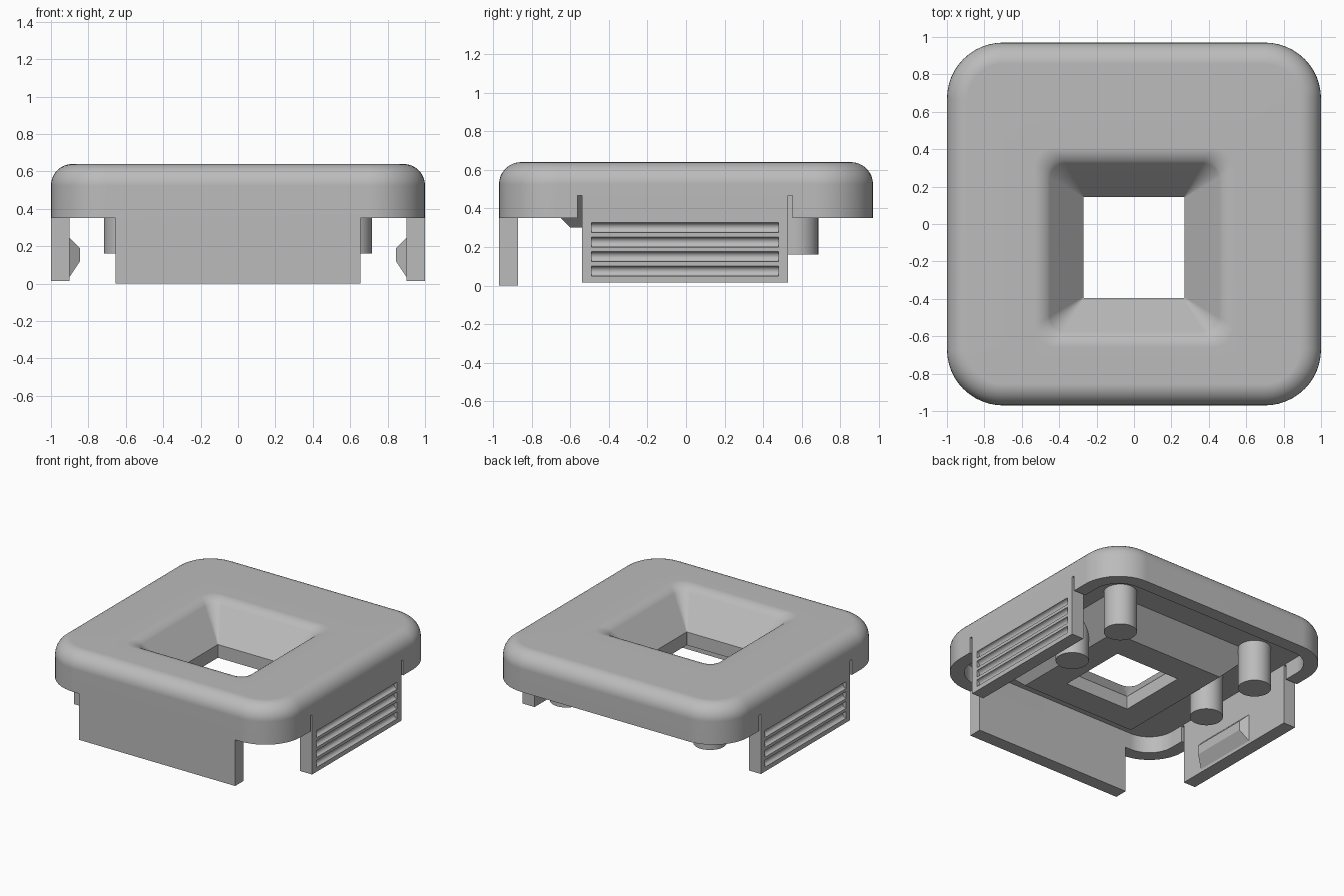
import bpy, bmesh, math

cube = bpy.data.objects.get("Cube")
if cube:
    bpy.data.objects.remove(cube, do_unlink=True)

grey = bpy.data.materials.new("plain grey")
grey.use_nodes = True
GREY = (0.5, 0.5, 0.5, 1)
grey.diffuse_color = GREY
for node in grey.node_tree.nodes:
    if node.type == 'BSDF_PRINCIPLED':
        node.inputs["Base Color"].default_value = GREY

HX, HY = 1.0, 0.97          # half size of the cover
WALL = 0.1                  # wall thickness
RIM, TOP, CEIL = 0.35, 0.64, 0.475
FUNNEL_Y = -0.125           # centre of the opening


def finish(name, bm):
    bmesh.ops.recalc_face_normals(bm, faces=bm.faces)
    mesh = bpy.data.meshes.new(name)
    bm.to_mesh(mesh)
    bm.free()
    mesh.materials.append(grey)
    obj = bpy.data.objects.new(name, mesh)
    bpy.context.collection.objects.link(obj)
    return obj


def smooth(obj):
    bpy.ops.object.select_all(action='DESELECT')
    obj.select_set(True)
    bpy.context.view_layer.objects.active = obj
    bpy.ops.object.shade_smooth_by_angle(angle=math.radians(32))


def prism(name, profile, y0, y1, taper=0.0):
    """Extrude an x-z profile along y; taper draws in the points nearest the middle."""
    bm = bmesh.new()
    reach = max(abs(p[0]) for p in profile)
    ends = []
    for y, inward in ((y0, 1), (y1, -1)):
        ends.append([bm.verts.new((x, y + inward * taper * (abs(x) < reach - 0.03), z))
                     for x, z in profile])
    n = len(profile)
    for ring in ends:
        bm.faces.new(ring)
    for i in range(n):
        j = (i + 1) % n
        bm.faces.new((ends[0][i], ends[0][j], ends[1][j], ends[1][i]))
    return finish(name, bm)


def box(name, x0, x1, y0, y1, z0, z1):
    return prism(name, [(x0, z0), (x1, z0), (x1, z1), (x0, z1)], y0, y1)


def rounded_ring(bm, hx, hy, r, z, cy=0.0, steps=12):
    verts = []
    for k, (sx, sy) in enumerate(((1, 1), (-1, 1), (-1, -1), (1, -1))):
        for i in range(steps + 1):
            a = math.pi / 2 * (k + i / steps)
            verts.append(bm.verts.new((sx * (hx - r) + r * math.cos(a),
                                       cy + sy * (hy - r) + r * math.sin(a), z)))
    return verts


# Cover: one closed loft over the outside, down the funnel and back under
bm = bmesh.new()
rings = [rounded_ring(bm, HX, HY, 0.3, RIM)]
FILLET = 0.115
for i in range(9):
    a = math.pi / 2 * i / 8
    d = FILLET * (1 - math.cos(a))
    rings.append(rounded_ring(bm, HX - d, HY - d, 0.3 - d, TOP - FILLET * (1 - math.sin(a))))

# Funnel lip, rounded from flat top into the slope
LIP = 0.12
for i in range(7):
    a = math.radians(45) * i / 6
    h = 0.535 - LIP * math.sin(a)
    rings.append(rounded_ring(bm, h, h, 0.11 - 0.03 * i / 6,
                              TOP - LIP * (1 - math.cos(a)), FUNNEL_Y))
for h, r, z in ((0.27, 0.004, 0.4), (0.27, 0.004, 0.3), (0.475, 0.005, 0.3),
                (0.65, 0.006, CEIL)):
    rings.append(rounded_ring(bm, h, h, r, z, FUNNEL_Y))

# Hollow underside
for z in (CEIL, RIM):
    rings.append(rounded_ring(bm, HX - WALL, HY - WALL, 0.2, z))
for ring, following in zip(rings, rings[1:] + rings[:1]):
    n = len(ring)
    for i in range(n):
        j = (i + 1) % n
        bm.faces.new((ring[i], ring[j], following[j], following[i]))
cover = finish("cover", bm)

# Relief slots beside the side clips
CLIP_Y0, CLIP_Y1 = -0.54, 0.53
cutters = []
for s in (-1, 1):
    for y0, y1 in ((CLIP_Y0 - 0.022, CLIP_Y0), (CLIP_Y1, CLIP_Y1 + 0.022)):
        cutter = box("slot_cutter", s * 0.87, s * 1.1, y0, y1, 0.25, 0.468)
        cutter.hide_render = True
        cutters.append(cutter)
        cut = cover.modifiers.new("slot", 'BOOLEAN')
        cut.operation = 'DIFFERENCE'
        cut.solver = 'EXACT'
        cut.object = cutter
bpy.context.view_layer.update()
evaluated = cover.evaluated_get(bpy.context.evaluated_depsgraph_get())
cut_mesh = bpy.data.meshes.new_from_object(evaluated)
cover.modifiers.clear()
cover.data = cut_mesh
for cutter in cutters:
    bpy.data.objects.remove(cutter, do_unlink=True)
smooth(cover)
normals = cover.modifiers.new("even_shading", 'WEIGHTED_NORMAL')
normals.keep_sharp = True

# Front skirt
box("front_skirt", -0.655, 0.655, -HY, -HY + WALL, 0, RIM)

# Side clips: grooved grip, plain ends and an inner catch
BASE, GRIP_Y0, GRIP_Y1 = 0.015, -0.49, 0.48
for s, side in ((1, "left"), (-1, "right")):
    profile = [(s * (HX - WALL), RIM), (s * (HX - WALL), BASE), (s * HX, BASE)]
    for k in range(4):
        mid = 0.075 + 0.075 * k
        for i in range(9):
            a = math.pi * i / 8
            profile.append((s * (HX - 0.026 * math.sin(a)), mid - 0.026 * math.cos(a)))
    profile.append((s * HX, RIM))
    smooth(prism(side + "_clip_grip", profile, GRIP_Y0, GRIP_Y1))
    for end, y0, y1 in (("front", CLIP_Y0, GRIP_Y0), ("back", GRIP_Y1, CLIP_Y1)):
        box(f"{side}_clip_{end}_end", s * (HX - WALL), s * HX, y0, y1, BASE, RIM)
    catch = [(s * 0.905, 0.25), (s * 0.845, 0.19), (s * 0.845, 0.12), (s * 0.905, 0.03)]
    prism(side + "_clip_catch", catch, -0.36, 0.16, taper=0.04)

# Locating pins under the cover
for sx, side in ((1, "left"), (-1, "right")):
    for y, place in ((0.057, "middle"), (0.572, "back")):
        bm = bmesh.new()
        bmesh.ops.create_cone(bm, cap_ends=True, segments=40, radius1=0.114,
                              radius2=0.114, depth=0.33)
        bmesh.ops.translate(bm, verts=bm.verts, vec=(sx * 0.602, y, 0.325))
        smooth(finish(f"{side}_{place}_pin", bm))
